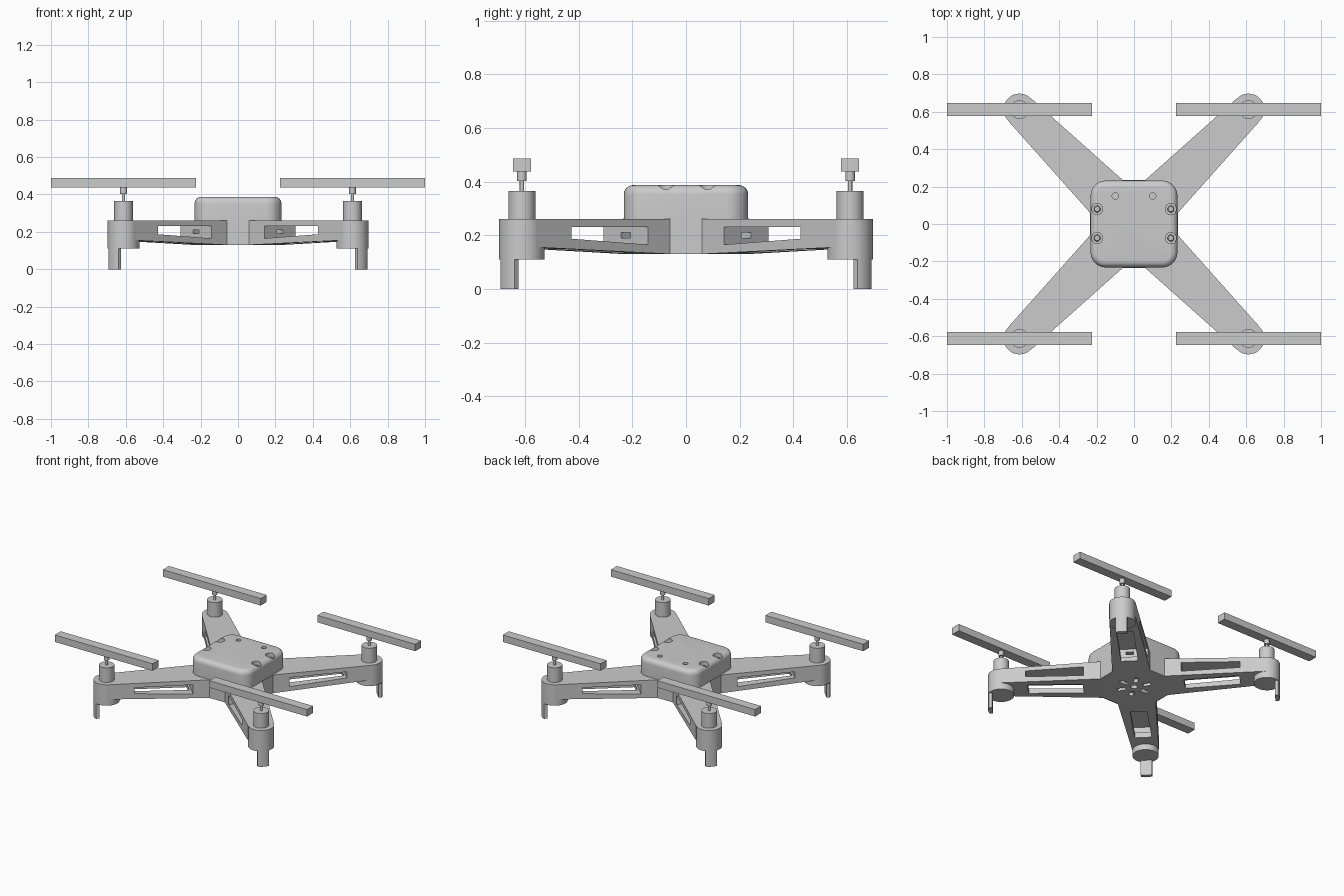
import bpy, bmesh
from math import sin, cos, pi, radians
from mathutils import Matrix, Vector

if "Cube" in bpy.data.objects:
    bpy.data.objects.remove(bpy.data.objects["Cube"])

C = 0.612            # motor offset on x and y
S = C * 2 ** 0.5     # motor distance along the arm


def loft(name, rings):
    """Solid from a stack of matching point rings."""
    bm = bmesh.new()
    vs = [[bm.verts.new(p) for p in r] for r in rings]
    n = len(vs[0])
    for a, b in zip(vs, vs[1:]):
        for i in range(n):
            j = (i + 1) % n
            bm.faces.new((a[i], a[j], b[j], b[i]))
    bm.faces.new(vs[0][::-1])
    bm.faces.new(vs[-1])
    bmesh.ops.recalc_face_normals(bm, faces=bm.faces)
    me = bpy.data.meshes.new(name)
    bm.to_mesh(me)
    bm.free()
    ob = bpy.data.objects.new(name, me)
    bpy.context.collection.objects.link(ob)
    return ob


def prism(name, pts, z0, z1):
    return loft(name, [[(x, y, z) for x, y in pts] for z in (z0, z1)])


def arc(r, a0, a1, n, cx=0, cy=0):
    return [(cx + r * cos(radians(a0 + (a1 - a0) * i / n)),
             cy + r * sin(radians(a0 + (a1 - a0) * i / n))) for i in range(n + 1)]


def rect(x0, x1, y0, y1):
    return [(x0, y0), (x1, y0), (x1, y1), (x0, y1)]


def lathe(name, profile, x=0, y=0, n=40):
    return loft(name, [[(x + r * cos(2 * pi * i / n), y + r * sin(2 * pi * i / n), z)
                        for i in range(n)] for r, z in profile])


def cut(ob, cutters):
    for c in cutters:
        m = ob.modifiers.new("cut", 'BOOLEAN')
        m.operation, m.solver, m.object = 'DIFFERENCE', 'EXACT', c
        bpy.context.view_layer.objects.active = ob
        bpy.ops.object.modifier_apply(modifier=m.name)
        bpy.data.objects.remove(c)


def smooth(ob):
    bpy.ops.object.select_all(action='DESELECT')
    ob.select_set(True)
    bpy.context.view_layer.objects.active = ob
    bpy.ops.object.shade_smooth_by_angle(angle=radians(30))


def four(ob):
    """Repeat a part built along +x on all four diagonals."""
    smooth(ob)
    for k in range(4):
        o = ob if k == 0 else ob.copy()
        if k:
            bpy.context.collection.objects.link(o)
        o.matrix_world = Matrix.Rotation(radians(45 + 90 * k), 4, 'Z')


# central hub: octagon with slots in the underside
e, f = 0.06, 0.235
hub = prism("hub", [(e, -f), (f, -e), (f, e), (e, f), (-e, f), (-f, e), (-f, -e), (-e, -f)],
            0.13, 0.262)
slots = [lathe("slot", [(0.022, 0.1), (0.022, 0.155)], n=24)]
for k in range(6):
    s = prism("slot", rect(0.06, 0.115, -0.015, 0.015), 0.1, 0.155)
    s.data.transform(Matrix.Rotation(k * pi / 3, 4, 'Z'))
    slots.append(s)
cut(hub, slots)

# tapered arm, open at the sides and underneath
s0, w0, w1 = 0.2086, 0.1237, 0.086
arm = loft("arm", [[(s0, -w0, 0.13), (S, -w1, 0.155), (S, w1, 0.155), (s0, w0, 0.13)],
                   [(s0, -w0, 0.26), (S, -w1, 0.26), (S, w1, 0.26), (s0, w0, 0.26)]])
side = [(0.318, 0.165), (0.70, 0.187), (0.70, 0.23), (0.318, 0.23)]
window = loft("window", [[(x, y, z) for x, z in side] for y in (-0.2, 0.2)])
belly = prism("belly", rect(0.33, 0.69, -0.055, 0.055), 0.1, 0.2)
wire = prism("wire", rect(0.25, 0.33, -0.024, 0.024), 0.19, 0.21)
cut(arm, [window, belly, wire])
four(arm)

# motor pod and foot below it
four(lathe("motor_pod", [(0.085, 0.11), (0.085, 0.26)], S))
foot_pts = [(x + S, y) for x, y in arc(0.085, -25.8, 25.8, 10)]
four(prism("foot", foot_pts + [(S + 0.055, 0.037), (S + 0.055, -0.037)], 0, 0.112))

# motor with shaft and collar
four(lathe("motor", [(0.05, 0.255), (0.05, 0.365), (0.008, 0.365), (0.008, 0.402),
                     (0.018, 0.402), (0.018, 0.44)], S))

# straight propellers, all along x, with slightly rounded tips
tip = 5
blade = arc(0.388, -tip, tip, 6) + arc(0.388, 180 - tip, 180 + tip, 6)
for sx in (-1, 1):
    for sy in (-1, 1):
        prism("propeller", [(x + sx * C, y + sy * C) for x, y in blade], 0.437, 0.487)


# rounded top cover
def rounded(h, r, z):
    k = h - r
    return [(x, y, z) for a, cx, cy in ((0, k, k), (90, -k, k), (180, -k, -k), (270, k, -k))
            for x, y in arc(r, a, a + 90, 8, cx, cy)]


b = 0.035
rings = [rounded(0.232, 0.08, 0.258)]
for i in range(7):
    t = i * pi / 12
    d = b * (1 - cos(t))
    rings.append(rounded(0.232 - d, 0.08 - d, 0.387 - b + b * sin(t)))
cover = loft("top_cover", rings)
screws = [(sx * 0.197, y) for sx in (-1, 1) for y in (0.08, -0.075)]
holes = [lathe("hole", [(0.03, 0.345), (0.03, 0.42)], x, y, 28) for x, y in screws]
holes += [lathe("hole", [(0.017, 0.365), (0.017, 0.42)], sx * 0.1, 0.15, 24) for sx in (-1, 1)]
cut(cover, holes)
smooth(cover)

# screw heads in the side recesses
for x, y in screws:
    smooth(lathe("screw", [(0.018, 0.34), (0.018, 0.362), (0.014, 0.366)], x, y, 24))
